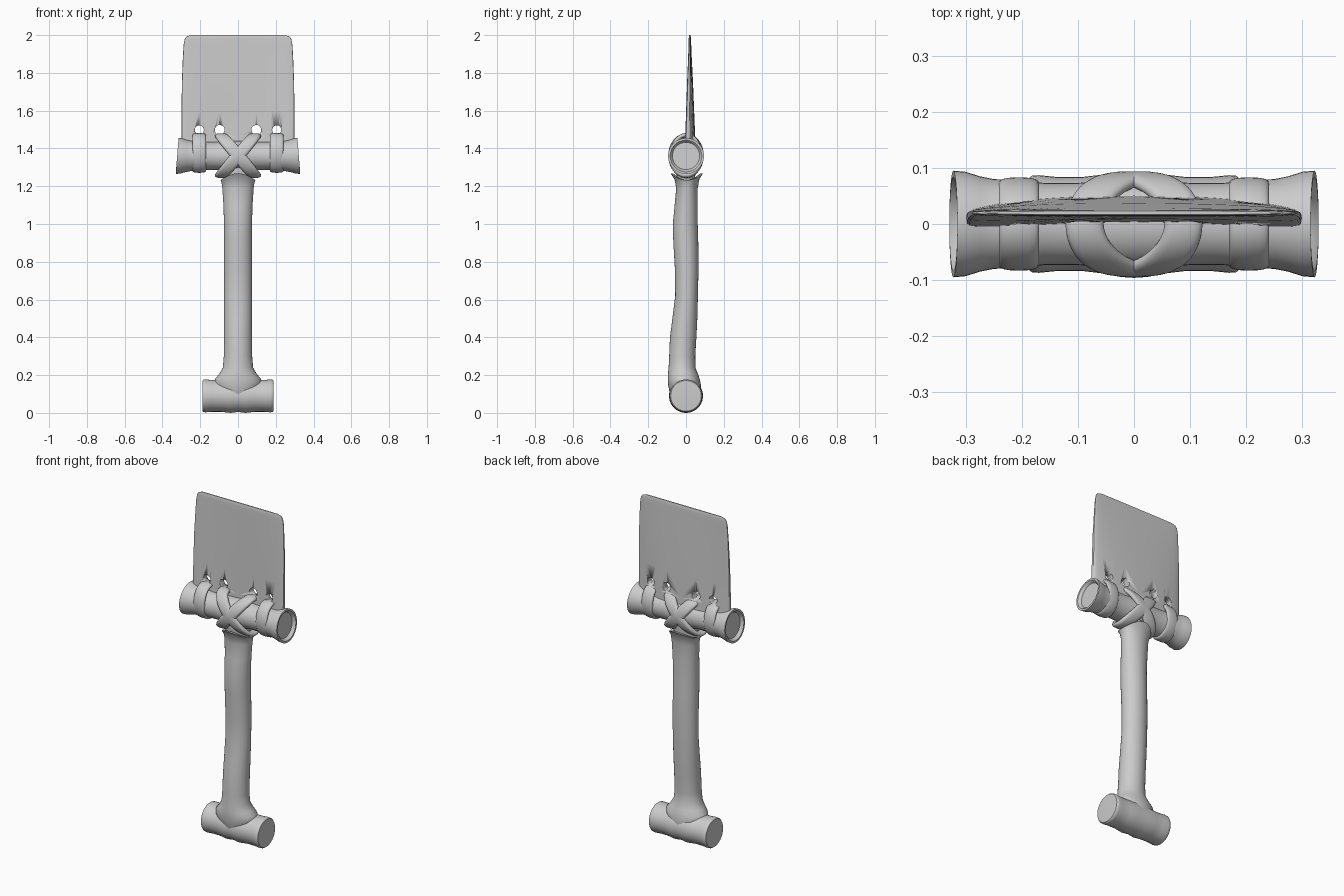
import bpy, bmesh
from math import sin, cos, pi, copysign
from mathutils import Vector

if "Cube" in bpy.data.objects:
    bpy.data.objects.remove(bpy.data.objects["Cube"])

def loft(name, rings, closed=False, angle=0.7):
    """Skin a list of equal-length point rings; cap the ends unless closed."""
    bm = bmesh.new()
    loops = [[bm.verts.new(p) for p in r] for r in rings]
    n = len(loops[0])
    pairs = list(zip(loops, loops[1:])) + ([(loops[-1], loops[0])] if closed else [])
    for a, b in pairs:
        for i in range(n):
            j = (i + 1) % n
            bm.faces.new((a[i], a[j], b[j], b[i]))
    if not closed:
        bm.faces.new(loops[0])
        bm.faces.new(loops[-1])
    bmesh.ops.recalc_face_normals(bm, faces=bm.faces)
    mesh = bpy.data.meshes.new(name)
    bm.to_mesh(mesh)
    bm.free()
    obj = bpy.data.objects.new(name, mesh)
    bpy.context.collection.objects.link(obj)
    bpy.ops.object.select_all(action='DESELECT')
    obj.select_set(True)
    bpy.context.view_layer.objects.active = obj
    bpy.ops.object.shade_smooth_by_angle(angle=angle)
    return obj

def circle(n):
    return [2 * pi * i / n for i in range(n)]

def power(v, e):
    return copysign(abs(v) ** e, v)

def cross_log(name, z, half_profile, n=40, slant=0.0):
    """Log lying along x, mirrored about x = 0, from (x, radius) pairs."""
    prof = [(-x, r) for x, r in reversed(half_profile) if x > 0] + half_profile
    rings = []
    for x, r in prof:
        k = slant * max(0, abs(x) - 0.25) / 0.07 * copysign(1, x)
        rings.append([(x - k * sin(a), r * cos(a), z + r * sin(a)) for a in circle(n)])
    return loft(name, rings)

def strap(name, x0, z0, tilt, ry, rz, width, thick, n=56):
    """Flat band looped round the upper log; tilt shifts its top along x."""
    rings = []
    for t in circle(n):
        p = Vector((x0 + tilt * cos(t), -ry * sin(t), z0 + rz * cos(t)))
        tangent = Vector((-tilt * sin(t), -ry * cos(t), -rz * sin(t))).normalized()
        out = Vector((0, -sin(t) / ry, cos(t) / rz)).normalized()
        side = tangent.cross(out).normalized()
        out = side.cross(tangent)
        rings.append([p + side * width * power(cos(a), 0.7) + out * thick * power(sin(a), 0.8)
                      for a in circle(16)])
    return loft(name, rings, closed=True, angle=1.2)

# Blade: bowed slab tapering to a thin top edge with rounded corners
rows = [(1.38, .298, .025), (1.46, .299, .022), (1.6, .299, .018), (1.75, .297, .014),
        (1.88, .292, .009), (1.95, .288, .007), (1.98, .282, .006), (1.993, .272, .005),
        (2.0, .25, .003)]
rings = []
for z, w, t in rows:
    f = min(1, (2 - z) / 0.55)
    ring = []
    for a in circle(48):
        x = w * power(cos(a), 0.55)
        bow = 0.02 + f * (0.007 - 0.018 * (x / 0.3) ** 2)
        ring.append((x, bow + t * power(sin(a), 0.45), z))
    rings.append(ring)
blade = loft("blade", rings)

# Lashing holes through the blade
for x, r in ((-.205, .024), (-.097, .026), (.097, .026), (.205, .024)):
    cutter = loft("hole_cutter", [[(x + r * cos(a), y, 1.498 + r * sin(a)) for a in circle(20)]
                                  for y in (-.2, .2)])
    cutter.hide_render = True
    bpy.context.view_layer.objects.active = blade
    mod = blade.modifiers.new("hole", 'BOOLEAN')
    mod.operation = 'DIFFERENCE'
    mod.solver = 'EXACT'
    mod.object = cutter
    bpy.ops.object.modifier_apply(modifier=mod.name)
    bpy.data.objects.remove(cutter)

# Upper crossbar with flared, hollowed ends
cross_log("crossbar", 1.36, [(0, .08), (.05, .078), (.1, .073), (.16, .073), (.2, .078),
                             (.25, .08), (.275, .085), (.3, .093), (.322, .095),
                             (.322, .084), (.312, .075), (.306, .072)], slant=0.007)

# Vertical and crossed straps
for s, side in ((-1, "left"), (1, "right")):
    strap("outer_strap_" + side, s * .205, 1.376, 0, .072, .094, .036, .011)
    strap("cross_strap_" + side, 0, 1.362, s * .088, .08, .104, .034, .014)

# Handle: crooked shaft, rows are (z, y centre, x radius, y radius)
shaft = [(.05, 0, .05, .06), (.1, -.003, .1, .082), (.15, -.008, .128, .087),
         (.18, -.012, .122, .084), (.205, -.016, .1, .08), (.24, -.021, .08, .071),
         (.3, -.02, .075, .069), (.4, -.015, .074, .07), (.5, -.006, .074, .066),
         (.62, .003, .074, .06), (.75, .004, .074, .062), (.9, -.001, .074, .066),
         (1.0, -.004, .074, .066), (1.1, .001, .077, .061), (1.19, .005, .083, .057),
         (1.225, .005, .086, .066), (1.25, .004, .092, .086),
         (1.25, .004, .08, .072), (1.235, .004, .06, .05)]
rings = []
for z, y, rx, ry in shaft:
    lift = 0.018 * max(0, min(1, (z - 1.19) / 0.05))
    rings.append([(rx * cos(a), y + ry * sin(a), z - lift * cos(2 * a)) for a in circle(32)])
loft("handle", rings)

# Core joining handle to crossbar
loft("neck", [[(rx * cos(a), ry * sin(a), z) for a in circle(24)]
              for z, rx, ry in ((1.2, .06, .045), (1.27, .085, .05), (1.36, .1, .05))])

# Lower grip bar
cross_log("grip", .09, [(0, .085), (.04, .09), (.09, .084), (.14, .084), (.17, .087),
                        (.182, .086), (.188, .081), (.189, .07)])
